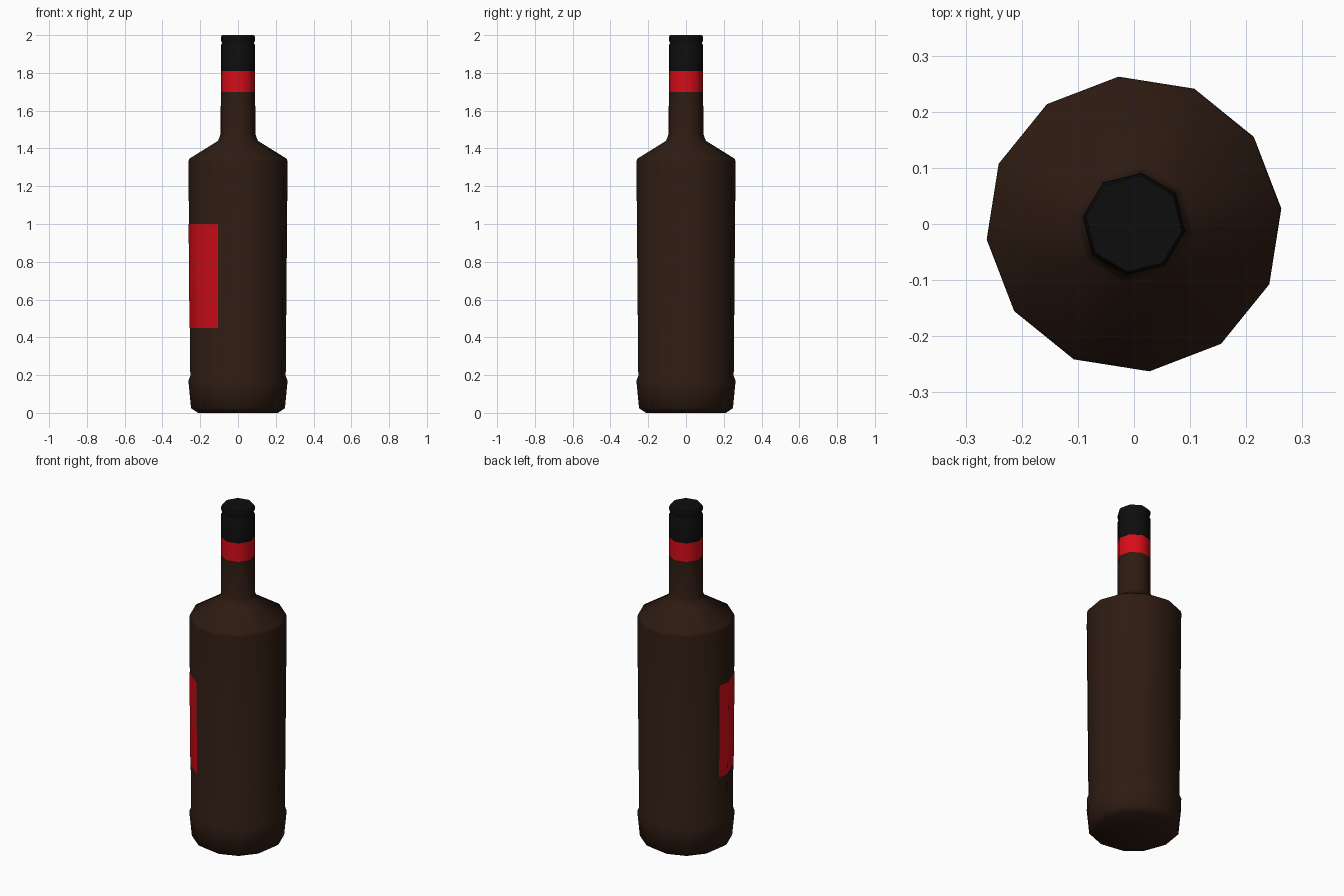
import bpy, bmesh
from math import cos, sin, pi, radians

if "Cube" in bpy.data.objects:
    bpy.data.objects.remove(bpy.data.objects["Cube"])

BODY_SIDES, BODY_TURN = 12, radians(6)
NECK_SIDES, NECK_TURN = 8, radians(-8.5)


def material(name, rgb):
    m = bpy.data.materials.new(name)
    m.diffuse_color = (*rgb, 1)
    m.use_nodes = True
    m.node_tree.nodes["Principled BSDF"].inputs["Base Color"].default_value = m.diffuse_color
    return m


glass = material("dark_glass", (0.027, 0.011, 0.006))
red = material("red_paper", (0.68, 0.004, 0.009))
black = material("black_cap", (0.004, 0.004, 0.004))


def ring(bm, r, z, sides, turn):
    vs = [bm.verts.new((r * cos(turn + 2 * pi * i / sides),
                        r * sin(turn + 2 * pi * i / sides), z)) for i in range(sides)]
    return vs, [bm.edges.new((vs[i], vs[(i + 1) % sides])) for i in range(sides)]


def lathe(name, rings, mat, cap_bottom=False, cap_top=False, angle=40):
    """Stack of rings (radius, z, sides, turn) bridged into one skin."""
    bm = bmesh.new()
    loops = [ring(bm, *r) for r in rings]
    for a, b in zip(loops, loops[1:]):
        bmesh.ops.bridge_loops(bm, edges=a[1] + b[1])
    if cap_bottom:
        bm.faces.new(loops[0][0][::-1])
    if cap_top:
        bm.faces.new(loops[-1][0])
    bmesh.ops.recalc_face_normals(bm, faces=bm.faces)
    if not (cap_bottom or cap_top):     # open tube: make normals face outward
        f = bm.faces[:][0]
        c = f.calc_center_median()
        if f.normal.x * c.x + f.normal.y * c.y < 0:
            bmesh.ops.reverse_faces(bm, faces=bm.faces)
    finish(bm, name, mat, angle)


def finish(bm, name, mat, angle):
    me = bpy.data.meshes.new(name)
    bm.to_mesh(me)
    bm.free()
    me.materials.append(mat)
    ob = bpy.data.objects.new(name, me)
    bpy.context.collection.objects.link(ob)
    bpy.ops.object.select_all(action='DESELECT')
    ob.select_set(True)
    bpy.context.view_layer.objects.active = ob
    bpy.ops.object.shade_smooth_by_angle(angle=radians(angle))


def body(r, z):
    return r, z, BODY_SIDES, BODY_TURN


def neck(r, z):
    return r, z, NECK_SIDES, NECK_TURN


# Glass: base, tapered body, shoulder and lower neck
lathe("bottle_glass",
      [body(0.213, 0.0), body(0.25, 0.025), body(0.264, 0.17), body(0.254, 0.195),
       body(0.264, 1.33), body(0.26, 1.345), neck(0.107, 1.44), neck(0.093, 1.475),
       neck(0.092, 1.70)], glass, cap_bottom=True, angle=50)

# Red neck band
lathe("neck_band", [neck(0.092, 1.70), neck(0.092, 1.81)], red, angle=50)

# Cap with a groove below the lip
lathe("cap", [neck(0.092, 1.81), neck(0.092, 1.945), neck(0.085, 1.957),
              neck(0.091, 1.972), neck(0.091, 1.99), neck(0.086, 2.0)],
      black, cap_top=True, angle=50)

# Label wrapped over the front left facets
bm = bmesh.new()
columns = []
for deg in (171, 186, 216, 246):
    flat = cos(radians(15)) if deg == 171 else 1
    pair = []
    for z in (0.45, 1.0):
        r = (0.254 + 0.01 * (z - 0.195) / 1.135 + 0.002) * flat
        pair.append(bm.verts.new((r * cos(radians(deg)), r * sin(radians(deg)), z)))
    columns.append(pair)
for a, b in zip(columns, columns[1:]):
    bm.faces.new((a[0], b[0], b[1], a[1]))
finish(bm, "label", red, 50)
